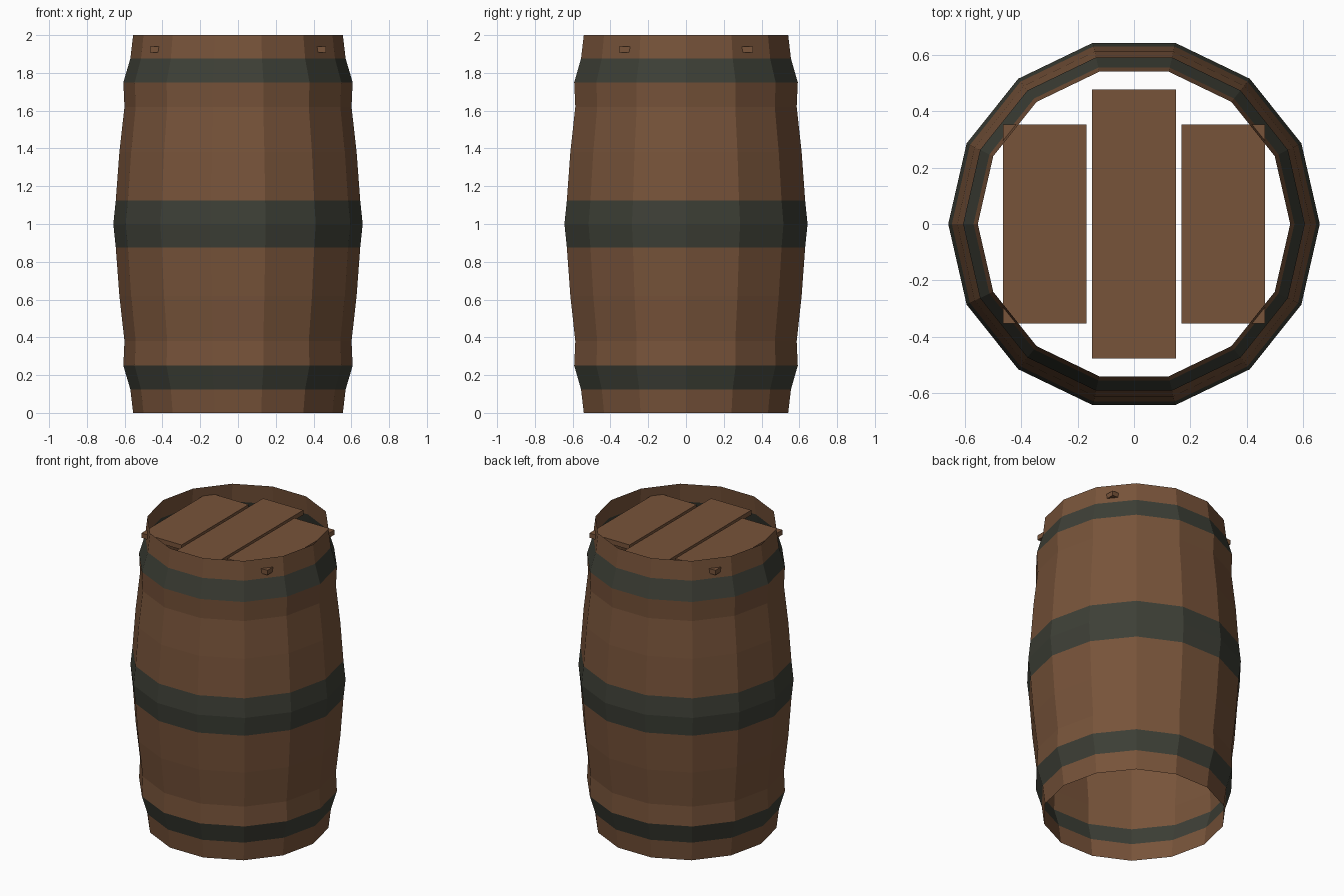
import bpy
import bmesh
import math

cube = bpy.data.objects.get("Cube")
if cube:
    bpy.data.objects.remove(cube, do_unlink=True)


def material(name, color):
    mat = bpy.data.materials.new(name)
    mat.use_nodes = True
    mat.diffuse_color = color
    mat.node_tree.nodes["Principled BSDF"].inputs["Base Color"].default_value = color
    return mat


wood = material("brown wood", (0.185, 0.087, 0.042, 1))
iron = material("dark green iron", (0.047, 0.05, 0.037, 1))
SIDES = 14


def make_object(name, bm, mats):
    mesh = bpy.data.meshes.new(name)
    bm.to_mesh(mesh)
    bm.free()
    for mat in mats:
        mesh.materials.append(mat)
    obj = bpy.data.objects.new(name, mesh)
    bpy.context.collection.objects.link(obj)
    return obj


# Barrel wall: open thin shell, upper half profile mirrored about mid height
# Each entry is radius, height above the middle
half = [(0.66, 0), (0.647, 0.125), (0.628, 0.38), (0.601, 0.62),
        (0.607, 0.75), (0.57, 0.875), (0.555, 1)]
profile = [(r, 1 - h) for r, h in reversed(half[1:])] + [(r, 1 + h) for r, h in half]

bm = bmesh.new()
rings = []
for r, z in profile:
    angles = [math.tau * i / SIDES for i in range(SIDES)]
    rings.append([bm.verts.new((r * math.cos(a), r * math.sin(a), z)) for a in angles])
for low, high in zip(rings, rings[1:]):
    for i in range(SIDES):
        j = (i + 1) % SIDES
        face = bm.faces.new((low[i], low[j], high[j], high[i]))
        # Iron hoops at the middle and near both ends
        h = abs(face.calc_center_median().z - 1)
        face.material_index = int(h < 0.125 or 0.75 < h < 0.875)
make_object("barrel_wall", bm, (wood, iron))


# Lid planks, whose outer corners poke through the wall
def plank(name, x, length):
    bm = bmesh.new()
    bmesh.ops.create_cube(bm, size=1)
    bmesh.ops.scale(bm, vec=(0.297, length, 0.032), verts=bm.verts)
    bmesh.ops.translate(bm, vec=(x, 0, 1.923), verts=bm.verts)
    make_object(name, bm, (wood,))


plank("lid_plank_middle", 0, 0.954)
plank("lid_plank_left", 0.317, 0.708)
plank("lid_plank_right", -0.317, 0.708)
